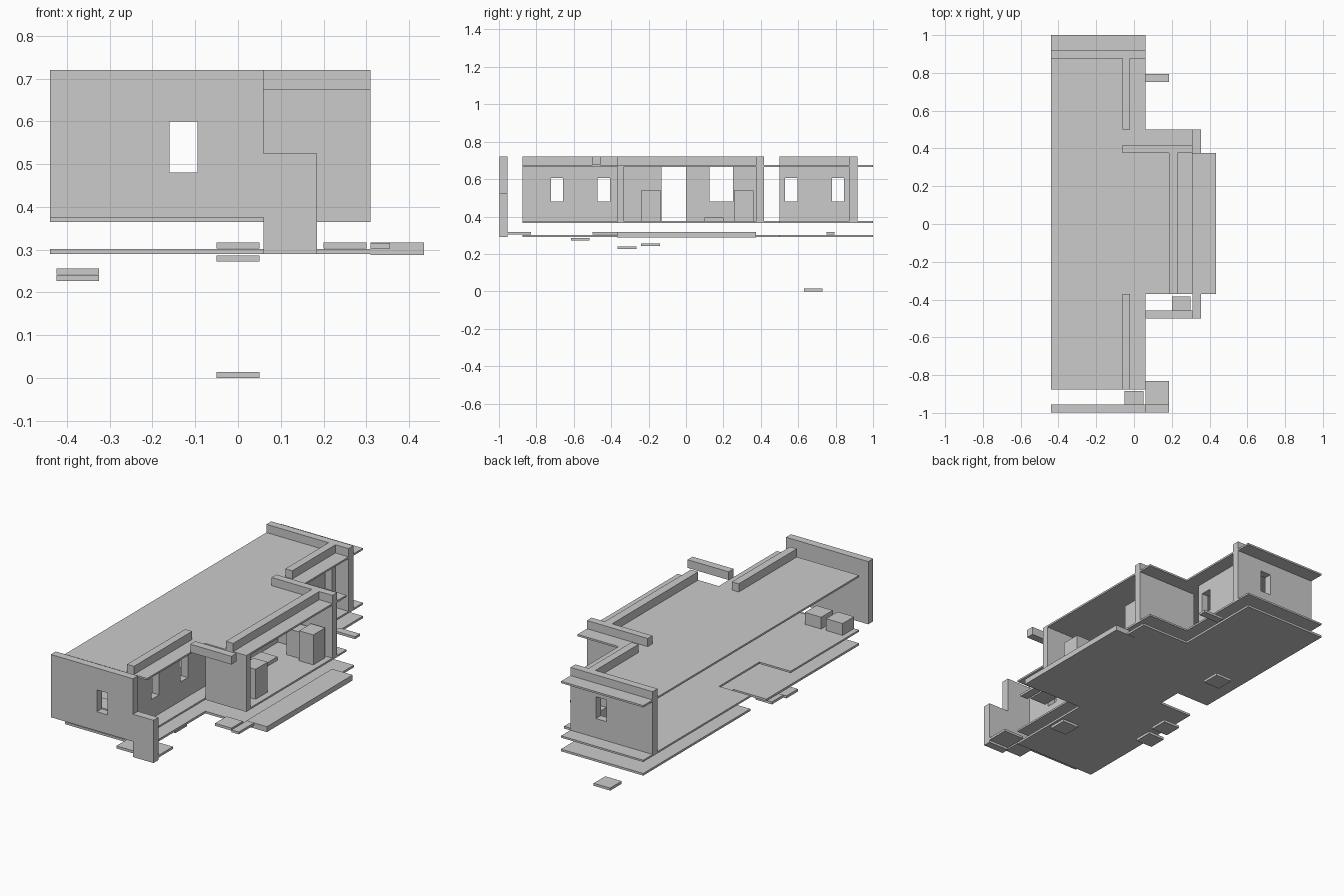
import bpy, bmesh
from mathutils import Vector

cube = bpy.data.objects.get("Cube")
if cube:
    bpy.data.objects.remove(cube, do_unlink=True)

grey = bpy.data.materials.new("light_grey")
grey.use_nodes = True
grey.diffuse_color = (0.6, 0.6, 0.6, 1)
grey.node_tree.nodes["Principled BSDF"].inputs["Base Color"].default_value = (0.6, 0.6, 0.6, 1)


def panel(name, axis, lo, hi, rects, holes=()):
    """Panel of thickness lo..hi along axis; rects and holes are (u0, u1, v0, v1)."""
    us = sorted({u for r in [*rects, *holes] for u in r[:2]})
    vs = sorted({v for r in [*rects, *holes] for v in r[2:]})
    place = {"x": lambda u, v: (lo, u, v),
             "y": lambda u, v: (u, lo, v),
             "z": lambda u, v: (u, v, lo)}[axis]
    inside = lambda r, u, v: r[0] < u < r[1] and r[2] < v < r[3]
    bm = bmesh.new()
    for u0, u1 in zip(us, us[1:]):
        for v0, v1 in zip(vs, vs[1:]):
            u, v = (u0 + u1) / 2, (v0 + v1) / 2
            if any(inside(r, u, v) for r in rects) and not any(inside(h, u, v) for h in holes):
                corners = ((u0, v0), (u1, v0), (u1, v1), (u0, v1))
                bm.faces.new([bm.verts.new(place(a, b)) for a, b in corners])
    bmesh.ops.remove_doubles(bm, verts=bm.verts, dist=1e-5)
    ext = bmesh.ops.extrude_face_region(bm, geom=bm.faces[:], use_keep_orig=True)
    offset = Vector([hi - lo if a == axis else 0 for a in "xyz"])
    moved = [g for g in ext["geom"] if isinstance(g, bmesh.types.BMVert)]
    bmesh.ops.translate(bm, vec=offset, verts=moved)
    bmesh.ops.dissolve_limit(bm, angle_limit=0.01, verts=bm.verts, edges=bm.edges)
    bmesh.ops.recalc_face_normals(bm, faces=bm.faces)
    mesh = bpy.data.meshes.new(name)
    bm.to_mesh(mesh)
    bm.free()
    mesh.materials.append(grey)
    obj = bpy.data.objects.new(name, mesh)
    bpy.context.collection.objects.link(obj)


def box(name, x0, x1, y0, y1, z0, z1):
    panel(name, "z", z0, z1, [(x0, x1, y0, y1)])


FLOOR, CEIL, TOP = 0.375, 0.675, 0.72
main = (-0.44, 0.06, -0.875, 1.0)
bay = (0.0, 0.31, -0.37, 0.5)

# Slabs
panel("roof", "z", CEIL - 0.01, CEIL, [main, bay])
panel("floor", "z", FLOOR - 0.01, FLOOR, [main, bay], [(-0.44, -0.25, -0.28, 0.07)])
panel("base", "z", 0.29, 0.302, [main, bay, (0.3, 0.355, 0.375, 0.5)],
      [(-0.44, -0.24, -0.07, 0.07)])
box("deck", 0.31, 0.435, -0.37, 0.375, 0.287, 0.317)

# End walls and cross walls
window = (-0.16, -0.095, 0.48, 0.60)
panel("front_wall", "y", -0.998, -0.955,
      [(-0.44, 0.06, FLOOR, TOP), (0.06, 0.185, 0.29, 0.525)], [window])
panel("back_wall", "y", 0.875, 0.918, [(-0.44, 0.06, FLOOR, TOP)], [window])
box("bay_back_wall", -0.06, 0.31, 0.377, 0.418, FLOOR, TOP)
box("bay_front_wall", 0.06, 0.31, -0.37, -0.335, FLOOR, CEIL)
box("bay_front_beam", 0.06, 0.31, -0.5, -0.457, CEIL, TOP)

# Long walls with windows
panel("front_side_wall", "x", -0.062, -0.02, [(-0.875, -0.37, FLOOR, TOP)],
      [(-0.722, -0.657, 0.48, 0.605), (-0.472, -0.407, 0.48, 0.605)])
panel("back_side_wall", "x", -0.062, -0.02, [(0.5, 0.875, FLOOR, TOP)],
      [(0.53, 0.595, 0.48, 0.605), (0.78, 0.845, 0.48, 0.605)])
panel("middle_wall", "x", -0.062, -0.02, [(-0.37, 0.377, FLOOR, CEIL - 0.01)],
      [(-0.13, 0.0, FLOOR, CEIL), (0.125, 0.25, 0.48, CEIL)])
box("bay_parapet", 0.185, 0.23, -0.37, 0.377, CEIL, TOP)

# Furniture blocks
box("front_counter", 0.19, 0.275, -0.24, -0.135, FLOOR, 0.54)
box("back_counter", 0.192, 0.278, 0.257, 0.36, FLOOR, 0.54)
box("side_table", 0.1, 0.18, 0.28, 0.36, FLOOR, 0.52)
box("floor_mat", 0.0, 0.1, 0.1, 0.2, FLOOR, 0.395)
for i, x in enumerate((-0.41, -0.28)):
    box(f"bed_block_{i + 1}", x, x + 0.1, -0.875, -0.775, FLOOR, 0.44)

# Square stepping plates, each given by centre and bottom height
steps = [(0, -0.935, 0.303), (0.25, -0.435, 0.303), (-0.375, -0.315, 0.227),
         (-0.375, -0.19, 0.242), (0, -0.565, 0.272), (0, 0.68, 0.0)]
for i, (x, y, z) in enumerate(steps):
    box(f"step_{i + 1}", x - 0.05, x + 0.05, y - 0.05, y + 0.05, z, z + 0.014)

# Ledges beside the base
box("front_ledge", 0.06, 0.185, -0.955, -0.83, 0.303, 0.316)
box("back_ledge", 0.06, 0.185, 0.752, 0.795, 0.303, 0.316)
box("bay_ledge", 0.31, 0.355, -0.5, -0.37, 0.303, 0.316)
